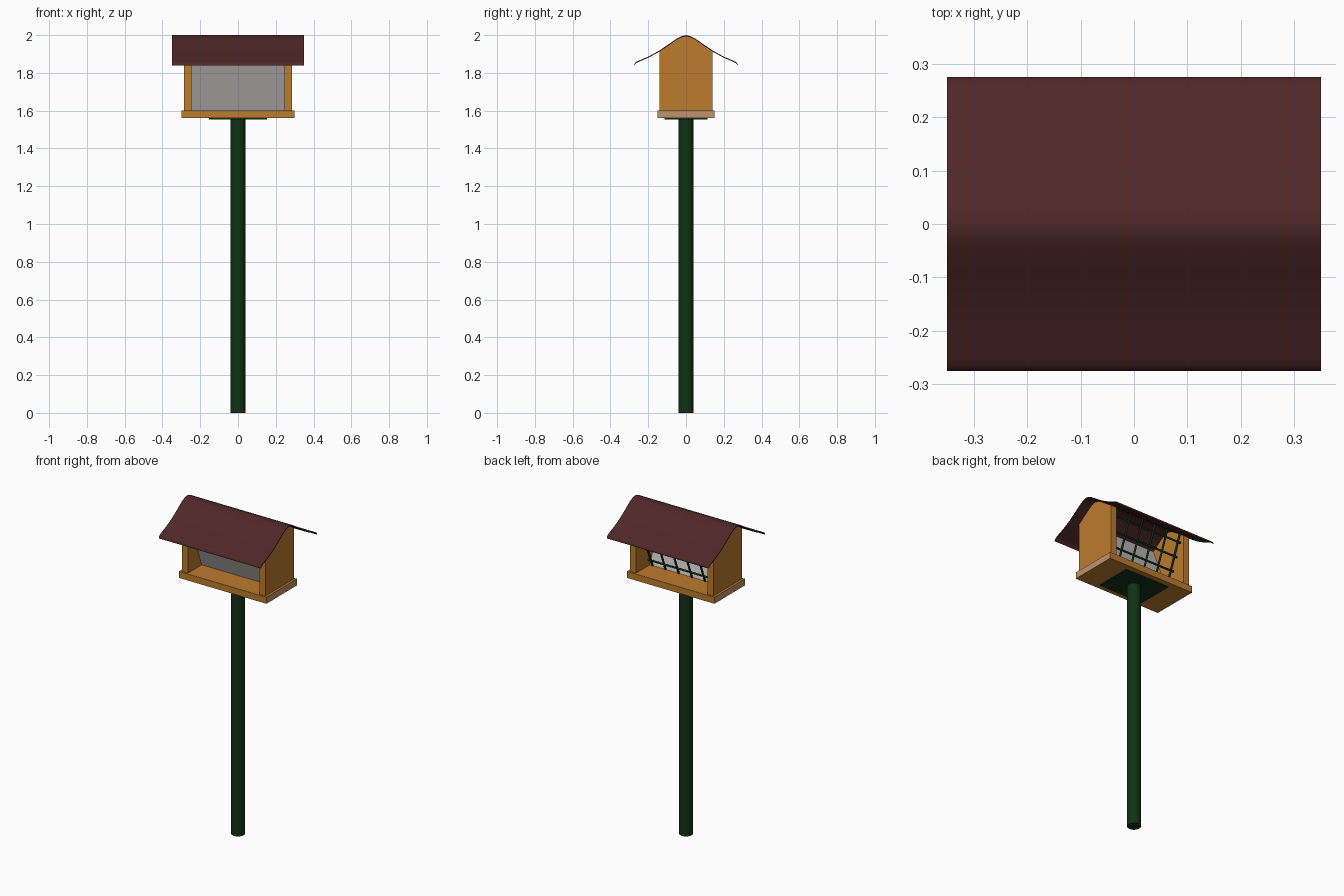
import bpy, math
from mathutils import Vector

if "Cube" in bpy.data.objects:
    bpy.data.objects.remove(bpy.data.objects["Cube"])


def mat(name, col):
    m = bpy.data.materials.new(name)
    m.diffuse_color = (*col, 1)
    m.use_nodes = True
    m.node_tree.nodes["Principled BSDF"].inputs["Base Color"].default_value = m.diffuse_color
    return m


WOOD = mat("orange wood", (0.50, 0.20, 0.027))
GRAIN = mat("pale end grain", (0.52, 0.30, 0.15))
ROOF = mat("dark red roof", (0.075, 0.021, 0.020))
GREEN = mat("dark green metal", (0.005, 0.033, 0.007))
PANEL = mat("grey panel", (0.52, 0.49, 0.48))


def mesh(name, verts, faces, *mats):
    me = bpy.data.meshes.new(name)
    me.from_pydata(verts, [], faces)
    for m in mats:
        me.materials.append(m)
    ob = bpy.data.objects.new(name, me)
    bpy.context.collection.objects.link(ob)
    return ob


def prism(name, profile, x0, x1, *mats):
    """Extrude a closed (y, z) outline, counter-clockwise seen from +x, along x."""
    n = len(profile)
    verts = [(x, y, z) for x in (x0, x1) for y, z in profile]
    faces = [tuple(range(n - 1, -1, -1)), tuple(range(n, 2 * n))]
    faces += [(i, (i + 1) % n, (i + 1) % n + n, i + n) for i in range(n)]
    return mesh(name, verts, faces, *mats)


def box(name, x, y, z0, z1, *mats):
    return prism(name, [(-y, z0), (y, z0), (y, z1), (-y, z1)], -x, x, *mats)


def smooth(ob, angle=40):
    bpy.ops.object.select_all(action='DESELECT')
    ob.select_set(True)
    bpy.context.view_layer.objects.active = ob
    bpy.ops.object.shade_smooth_by_angle(angle=math.radians(angle))


# pole and mounting plate
bpy.ops.mesh.primitive_cylinder_add(vertices=32, radius=0.039, depth=1.556, location=(0, 0, 0.778))
pole = bpy.context.object
pole.name = "pole"
pole.data.materials.append(GREEN)
smooth(pole)
box("mounting_plate", 0.153, 0.115, 1.554, 1.562, GREEN)

# base board with pale end grain on its two ends
base = box("base_board", 0.30, 0.15, 1.56, 1.60, WOOD, GRAIN)
for p in base.data.polygons:
    p.material_index = 1 if abs(p.normal.x) > 0.9 else 0

# swept roof sheet
half = [(0.275, 1.845), (0.268, 1.855), (0.252, 1.864), (0.20, 1.886), (0.14, 1.919),
        (0.09, 1.953), (0.05, 1.981), (0.025, 1.994)]
curve = half + [(0, 2.0)] + [(-y, z) for y, z in reversed(half)]
under = [(y, z - 0.006) for y, z in reversed(curve)]
smooth(prism("roof", curve + under, -0.35, 0.35, ROOF))

# end walls, tops following the roof curve
wall_top = [(y, z - 0.003) for y, z in curve if abs(y) < 0.15]
wall = [(-0.14, 1.60), (0.14, 1.60)] + wall_top
for side, x0 in (("left", -0.285), ("right", 0.245)):
    prism(side + "_wall", wall, x0, x0 + 0.04, WOOD)

# sloping front panel, foot at the centre line, top under the roof
prism("front_panel", [(-0.004, 1.598), (0.004, 1.598), (-0.122, 1.924), (-0.130, 1.920)],
      -0.247, 0.247, PANEL)

# sloping wire rack at the back
foot, top = Vector((0, 0.006, 1.60)), Vector((0, 0.13, 1.918))


def bar(name, a, b, r=0.006):
    d = b - a
    bpy.ops.mesh.primitive_cylinder_add(vertices=8, radius=r, depth=d.length, location=(a + b) / 2)
    ob = bpy.context.object
    ob.name = name
    ob.rotation_euler = d.to_track_quat('Z', 'Y').to_euler()
    ob.data.materials.append(GREEN)
    smooth(ob, 50)


for i in range(6):
    off = Vector((-0.225 + 0.09 * i, 0, 0))
    bar(f"rack_upright_{i + 1}", foot + off, top + off)
for i in range(4):
    p = foot.lerp(top, 0.12 + 0.25 * i)
    bar(f"rack_rail_{i + 1}", p - Vector((0.247, 0, 0)), p + Vector((0.247, 0, 0)))
